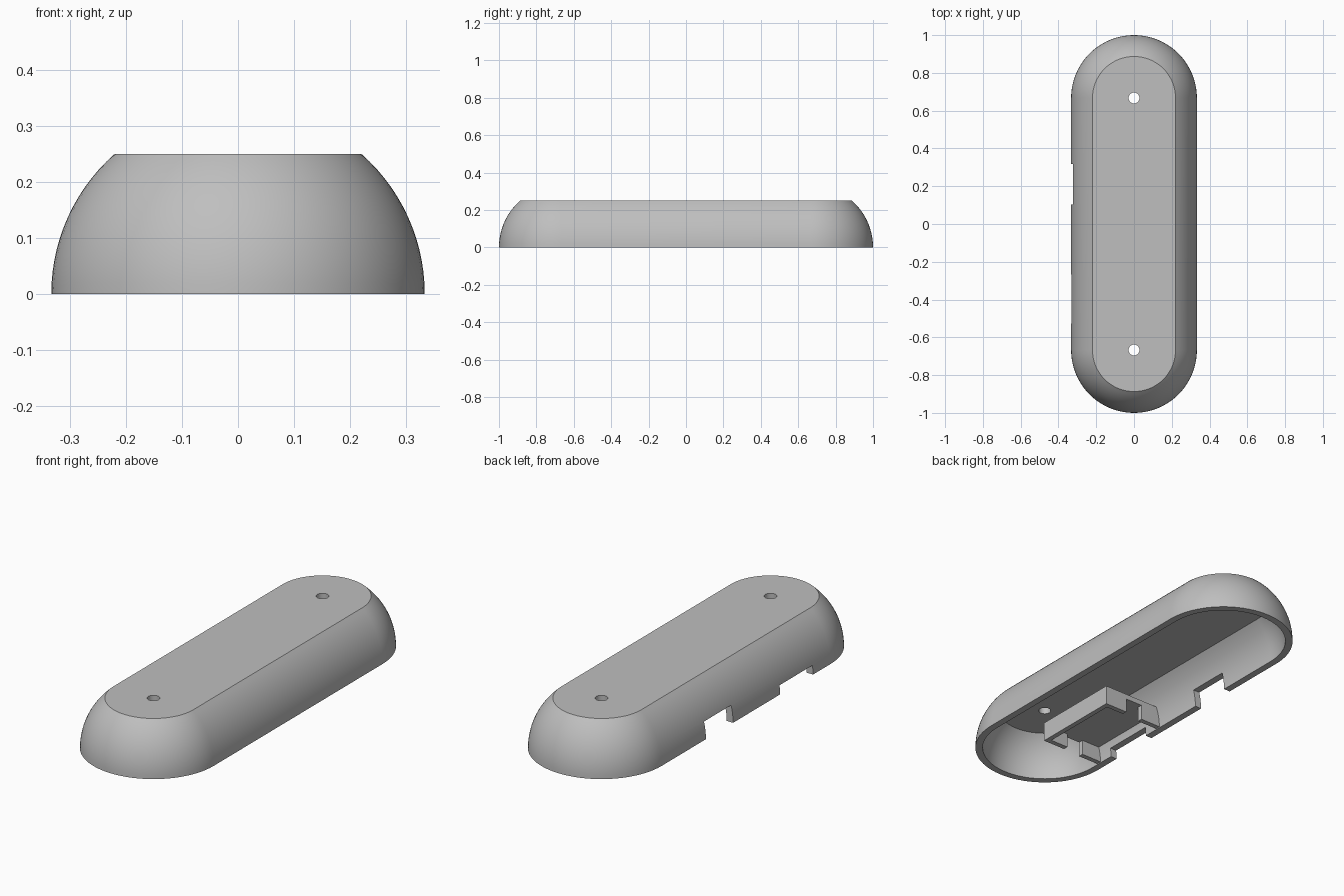
import bpy, bmesh, math

cube = bpy.data.objects.get("Cube")
if cube:
    bpy.data.objects.remove(cube, do_unlink=True)

R, WALL, TOP, CEILING, HALF = 0.333, 0.035, 0.25, 0.205, 0.667

grey = bpy.data.materials.new("plain grey")
grey.use_nodes = True
colour = (0.52, 0.52, 0.52, 1)
grey.diffuse_color = colour
grey.node_tree.nodes["Principled BSDF"].inputs["Base Color"].default_value = colour


def add_object(name, bm):
    bmesh.ops.recalc_face_normals(bm, faces=bm.faces)
    mesh = bpy.data.meshes.new(name)
    bm.to_mesh(mesh)
    bm.free()
    mesh.materials.append(grey)
    obj = bpy.data.objects.new(name, mesh)
    bpy.context.collection.objects.link(obj)
    return obj


def box(name, x, y, z):
    """Box from three (low, high) ranges."""
    bm = bmesh.new()
    bmesh.ops.create_cube(bm, size=1)
    for v in bm.verts:
        v.co = [(a + b) / 2 + c * (b - a) for (a, b), c in zip((x, y, z), v.co)]
    return add_object(name, bm)


def stadium(bm, r, z, steps=40):
    """Ring of vertices around a long round-ended outline."""
    ring = []
    for side in (1, -1):
        for i in range(steps + 1):
            a = math.pi * i / steps
            ring.append(bm.verts.new((side * r * math.cos(a),
                                      side * (HALF + r * math.sin(a)), z)))
    return ring


def dome_profile(radius, height, steps=14):
    end = math.asin(height / radius)
    return [(radius * math.cos(end * i / steps), radius * math.sin(end * i / steps))
            for i in range(steps + 1)]


# Hollow shell: inner dome, flat rim, outer dome, flat top
bm = bmesh.new()
profile = dome_profile(R - WALL, CEILING)[::-1] + dome_profile(R, TOP)
rings = [stadium(bm, r, z) for r, z in profile]
for low, high in zip(rings, rings[1:]):
    for i in range(len(low)):
        j = (i + 1) % len(low)
        bm.faces.new((low[i], low[j], high[j], high[i]))
bm.faces.new(rings[0])
bm.faces.new(rings[-1])
shell = add_object("shell", bm)

# Cutters: two wall notches and two screw holes
cutters = [box("switch_notch", (-0.4, -0.2), (0.104, 0.318), (-0.1, 0.085)),
           box("port_notch", (-0.4, -0.2), (-0.527, -0.267), (-0.1, 0.045))]
for y in (-HALF, HALF):
    bm = bmesh.new()
    bmesh.ops.create_cone(bm, cap_ends=True, segments=32, radius1=0.029,
                          radius2=0.029, depth=0.3)
    bmesh.ops.translate(bm, verts=bm.verts, vec=(0, y, TOP))
    cutters.append(add_object("screw_hole", bm))

bpy.context.view_layer.objects.active = shell
for cutter in cutters:
    cutter.hide_render = True
    mod = shell.modifiers.new("cut", "BOOLEAN")
    mod.operation = "DIFFERENCE"
    mod.solver = "EXACT"
    mod.object = cutter
    bpy.ops.object.modifier_apply(modifier=mod.name)
    bpy.data.objects.remove(cutter, do_unlink=True)

bpy.ops.object.select_all(action="DESELECT")
shell.select_set(True)
bpy.ops.object.shade_smooth_by_angle(angle=math.radians(30))

# Board holder: shelf off the side wall, inner lip, and returns at its ends
y0, y1, t = -0.63, -0.165, 0.025
box("holder_shelf", (-0.295, 0.035), (y0, y1), (0.082, 0.108))
box("holder_lip", (0.035 - t, 0.035), (y0, y1), (0.01, 0.082))
for name, y in (("front", (y0, y0 + t)), ("back", (y1 - t, y1))):
    box(name + "_lip_return", (-0.09, 0.035 - t), y, (0.01, 0.082))
    box(name + "_wall_rib", (-0.305, -0.185), y, (0.005, 0.082))
